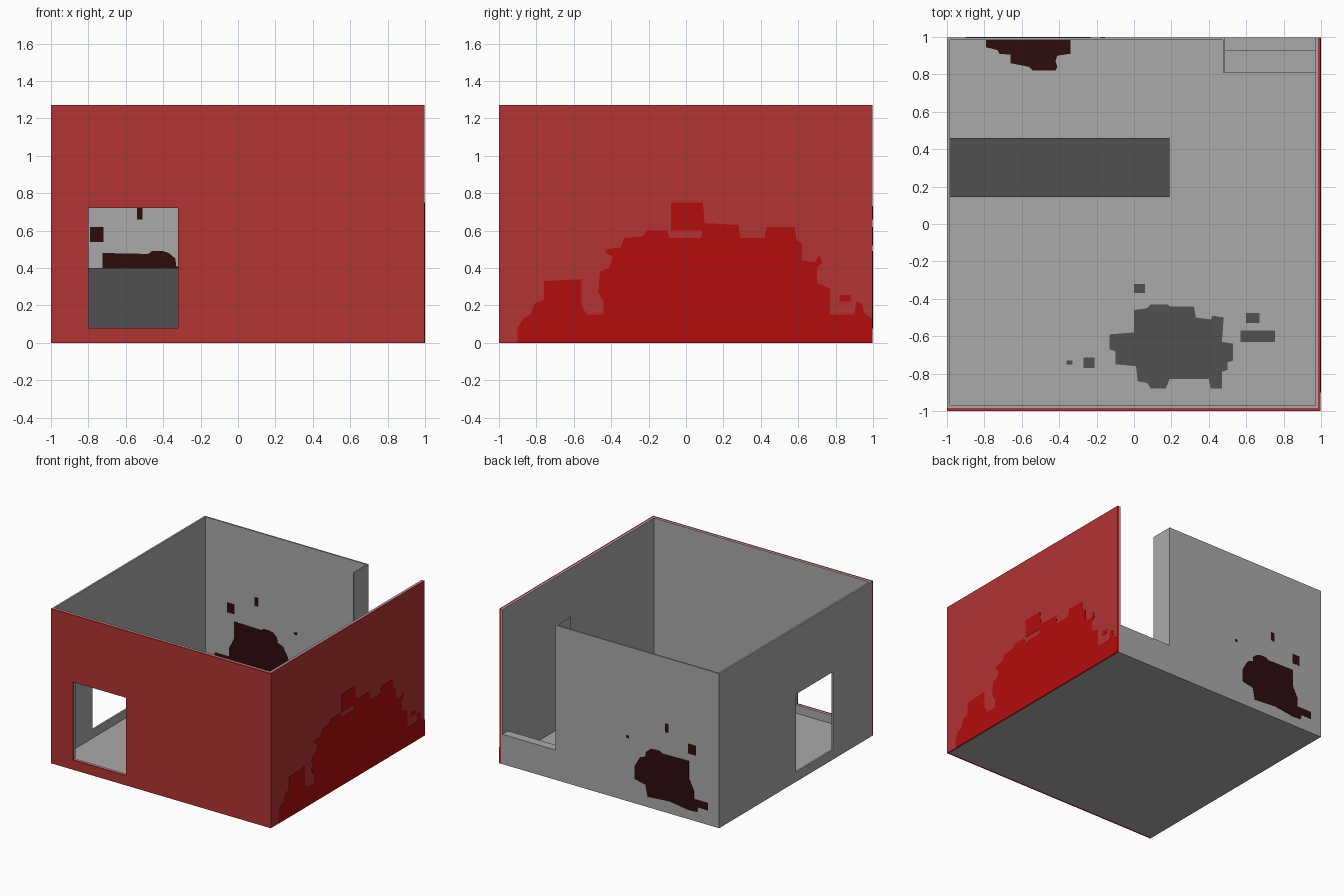
import bpy, bmesh

if "Cube" in bpy.data.objects:
    bpy.data.objects.remove(bpy.data.objects["Cube"])


def material(name, r, g, b):
    def lin(c):
        c /= 255
        return c / 12.92 if c <= 0.04045 else ((c + 0.055) / 1.055) ** 2.4
    m = bpy.data.materials.new(name)
    m.diffuse_color = (lin(r), lin(g), lin(b), 1)
    m.use_nodes = True
    m.node_tree.nodes["Principled BSDF"].inputs["Base Color"].default_value = m.diffuse_color
    return m


GREY = material("light grey", 170, 170, 170)
DARK = material("dark grey", 81, 81, 81)
RED = material("wall red", 179, 52, 52)
BRIGHT = material("bright red", 179, 12, 12)
MAROON = material("dark maroon", 45, 12, 13)

# Plane mappings: (u, v, depth) -> (x, y, z)
ON_XZ = lambda u, v, t: (u, t, v)
ON_YZ = lambda u, v, t: (t, u, v)
ON_XY = lambda u, v, t: (u, v, t)


def solid(name, mat, polys, place, t0, t1):
    """Extrude flat outlines from depth t0 to t1."""
    bm = bmesh.new()
    for poly in polys:
        bm.faces.new([bm.verts.new((u, v, t0)) for u, v in poly])
    bmesh.ops.remove_doubles(bm, verts=bm.verts[:], dist=1e-5)
    rim = [e for e in bm.edges if e.is_boundary]
    geom = bm.verts[:] + bm.edges[:] + bm.faces[:]
    vmap = bmesh.ops.duplicate(bm, geom=geom)["vert_map"]
    for e in rim:
        a, b = e.verts
        bm.faces.new((a, b, vmap[b], vmap[a]))
    for v in geom:
        if isinstance(v, bmesh.types.BMVert):
            vmap[v].co.z = t1
    for v in bm.verts:
        v.co = place(*v.co)
    bmesh.ops.recalc_face_normals(bm, faces=bm.faces[:])
    bmesh.ops.triangulate(bm, faces=[f for f in bm.faces if len(f.verts) > 4])
    me = bpy.data.meshes.new(name)
    bm.to_mesh(me)
    bm.free()
    me.materials.append(mat)
    ob = bpy.data.objects.new(name, me)
    bpy.context.collection.objects.link(ob)
    return ob


def rect(u0, u1, v0, v1):
    return [(u0, v0), (u1, v0), (u1, v1), (u0, v1)]


def box(name, mat, x0, x1, y0, y1, z0, z1):
    return solid(name, mat, [rect(x0, x1, y0, y1)], ON_XY, z0, z1)


def holed(u0, u1, h0, h1):
    """Wall cells around a window from h0 to h1."""
    us, vs = (u0, h0, h1, u1), (0, 0.08, 0.72, H)
    return [rect(us[i], us[i + 1], vs[j], vs[j + 1])
            for i in range(3) for j in range(3) if (i, j) != (1, 1)]


H = 1.27       # wall height
E = 0.998      # outer wall face under the painted plates
FLOOR = 0.012  # floor surface

# Floor
box("floor", GREY, -0.99, 0.98, -0.98, 0.99, 0, FLOOR)

# Walls: grey inner walls, red outer skins on the front and right
solid("front_inner_wall", GREY, holed(-0.985, 0.985, -0.8, -0.32), ON_XZ, -0.985, -0.97)
solid("front_red_skin", RED, holed(-1, E, -0.8, -0.32), ON_XZ, -1, -0.985)
solid("left_wall", GREY, holed(-0.985, E, -0.48, 0), ON_YZ, -1, -0.985)
box("right_inner_wall", GREY, 0.97, 0.985, -0.97, E, 0, H)
box("right_red_skin", RED, 0.985, E, -0.985, E, 0, H)
box("back_wall", GREY, -0.985, 0.487, 0.985, E, 0, H)

# Doorway jamb and steps
box("door_jamb", GREY, 0.476, 0.487, 0.81, 0.985, 0, H)
box("upper_step", GREY, 0.487, 0.97, 0.925, E, 0, 0.245)
box("lower_step", GREY, 0.487, 0.97, 0.81, 0.925, 0, 0.125)

# Long low block
box("counter_block", DARK, -0.985, 0.19, 0.145, 0.46, FLOOR, 0.4)

# Stain on the right outside wall (y, z)
right_stain = [
    (-.9, 0), (-.9, .08), (-.87, .13), (-.83, .15), (-.81, .21), (-.76, .23), (-.76, .33),
    (-.56, .34), (-.56, .2), (-.53, .15), (-.44, .15), (-.44, .22), (-.47, .27),
    (-.46, .38), (-.41, .4), (-.39, .46), (-.43, .48), (-.43, .5), (-.35, .51),
    (-.33, .56), (-.23, .57), (-.21, .6), (-.1, .6), (-.09, .56), (.08, .56), (.09, .6),
    (-.08, .6), (-.08, .75), (.09, .75), (.1, .64), (.28, .63), (.29, .56), (.42, .56), (.43, .62),
    (.58, .62), (.59, .55), (.62, .53), (.62, .44), (.69, .43), (.71, .47), (.73, .43),
    (.7, .4), (.7, .32), (.77, .29), (.77, .15), (.9, .15), (.91, .22), (.94, .21),
    (.95, .16), (E, .13), (E, 0)]
solid("right_wall_stain", BRIGHT, [right_stain, rect(.82, .88, .22, .255)], ON_YZ, 0.996, 1)

# Stain on both sides of the back wall (x, z)
back_stain = [
    (-.23, .3), (-.28, .39), (-.33, .41), (-.335, .45), (-.37, .48), (-.4, .49), (-.46, .49),
    (-.48, .475), (-.725, .48), (-.725, .34), (-.77, .25), (-.77, .18), (-.9, .18),
    (-.9, .12), (-.81, .12), (-.8, .08), (-.73, .075), (-.55, .1), (-.35, .085),
    (-.33, .18), (-.23, .2)]
drops = [rect(-.79, -.72, .54, .62), rect(-.54, -.51, .66, .73), rect(-.18, -.155, .52, .54)]
solid("back_stain_outside", MAROON, [back_stain] + drops, ON_XZ, 0.996, 1)
solid("back_stain_inside", MAROON, [back_stain] + drops, ON_XZ, 0.983, 0.987)

# Stains on the floor (x, y)
pool = [(-.79, .985), (-.79, .945), (-.73, .93), (-.72, .91), (-.66, .905), (-.66, .86),
        (-.56, .84), (-.54, .82), (-.42, .82), (-.41, .84), (-.42, .87), (-.41, .9),
        (-.34, .91), (-.34, .985)]
solid("floor_pool_stain", MAROON, [pool], ON_XY, FLOOR - 0.002, FLOOR + 0.002)

floor_stain = [
    (-.13, -.59), (0, -.58), (0, -.46), (.07, -.45), (.09, -.43), (.18, -.43), (.19, -.44),
    (.32, -.44), (.33, -.5), (.41, -.51), (.42, -.49), (.48, -.5), (.47, -.63), (.53, -.64),
    (.53, -.73), (.5, -.74), (.5, -.78), (.47, -.79), (.47, -.88), (.41, -.88), (.4, -.83),
    (.19, -.83), (.17, -.88), (.09, -.88), (.07, -.85), (.02, -.84), (.01, -.76),
    (-.1, -.75), (-.1, -.68), (-.13, -.67)]
floor_drops = [rect(0, .06, -.37, -.32), rect(.6, .67, -.53, -.475), rect(.57, .755, -.63, -.57),
               rect(-.36, -.33, -.75, -.73), rect(-.27, -.21, -.77, -.715)]
solid("floor_dark_stain", DARK, [floor_stain] + floor_drops, ON_XY, FLOOR - 0.002, FLOOR + 0.002)
